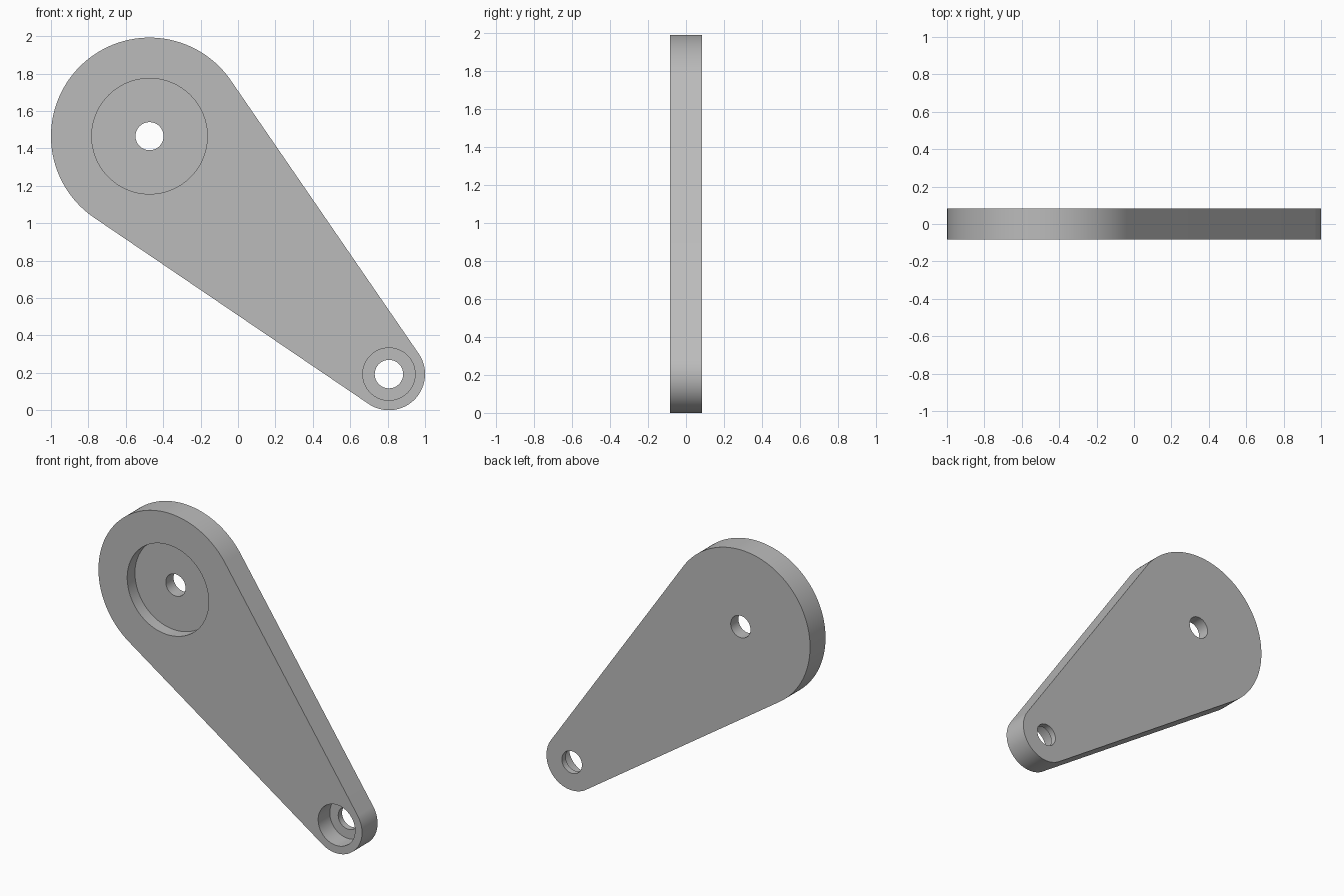
import bpy
import bmesh
from math import acos, atan2, cos, sin, hypot, pi, radians

cube = bpy.data.objects.get("Cube")
if cube:
    bpy.data.objects.remove(cube, do_unlink=True)

HALF = 0.084                                  # half the plate thickness
BIG, BIG_R = (-0.473, 1.465), 0.527           # large end
SMALL, SMALL_R = (0.807, 0.193), 0.193        # small end

grey = bpy.data.materials.new("plain grey")
grey.use_nodes = True
grey.diffuse_color = (0.5, 0.5, 0.5, 1)
grey.node_tree.nodes["Principled BSDF"].inputs["Base Color"].default_value = (0.5, 0.5, 0.5, 1)


def arc(centre, radius, start, end, steps):
    """Points along an arc in the xz plane, both ends included."""
    angles = [start + (end - start) * i / steps for i in range(steps + 1)]
    return [(centre[0] + radius * cos(a), centre[1] + radius * sin(a)) for a in angles]


def prism(name, outline, y0, y1):
    """Solid made by extruding an xz outline from y0 to y1."""
    bm = bmesh.new()
    face = bm.faces.new([bm.verts.new((x, y0, z)) for x, z in outline])
    result = bmesh.ops.extrude_face_region(bm, geom=[face])
    moved = [v for v in result["geom"] if isinstance(v, bmesh.types.BMVert)]
    bmesh.ops.translate(bm, verts=moved, vec=(0, y1 - y0, 0))
    bmesh.ops.recalc_face_normals(bm, faces=bm.faces)
    mesh = bpy.data.meshes.new(name)
    bm.to_mesh(mesh)
    bm.free()
    mesh.materials.append(grey)
    obj = bpy.data.objects.new(name, mesh)
    bpy.context.collection.objects.link(obj)
    return obj


def drill(target, centre, radius, depth):
    """Cut a round pocket of the given depth from the front face."""
    outline = arc(centre, radius, 0, 2 * pi, 96)[:-1]
    cutter = prism("cutter", outline, -HALF - 0.1, -HALF + depth)
    cutter.hide_render = True
    mod = target.modifiers.new("drill", "BOOLEAN")
    mod.operation = "DIFFERENCE"
    mod.solver = "EXACT"
    mod.object = cutter
    bpy.ops.object.modifier_apply(modifier=mod.name)
    bpy.data.objects.remove(cutter, do_unlink=True)


# Tapered arm: two round ends joined by their outer tangents
dx, dz = SMALL[0] - BIG[0], SMALL[1] - BIG[1]
axis = atan2(dz, dx)
spread = acos((BIG_R - SMALL_R) / hypot(dx, dz))
outline = arc(BIG, BIG_R, axis + spread, axis + 2 * pi - spread, 96)
outline += arc(SMALL, SMALL_R, axis - spread, axis + spread, 64)
arm = prism("lever_arm", outline, -HALF, HALF)

bpy.ops.object.select_all(action="DESELECT")
arm.select_set(True)
bpy.context.view_layer.objects.active = arm

# Front counterbores and the through holes inside them
for centre, pocket_r, depth, hole_r in ((BIG, 0.309, HALF, 0.075),
                                        (SMALL, 0.14, 0.126, 0.076)):
    drill(arm, centre, pocket_r, depth)
    drill(arm, centre, hole_r, 2 * HALF + 0.1)

bpy.ops.object.shade_smooth_by_angle(angle=radians(30))
